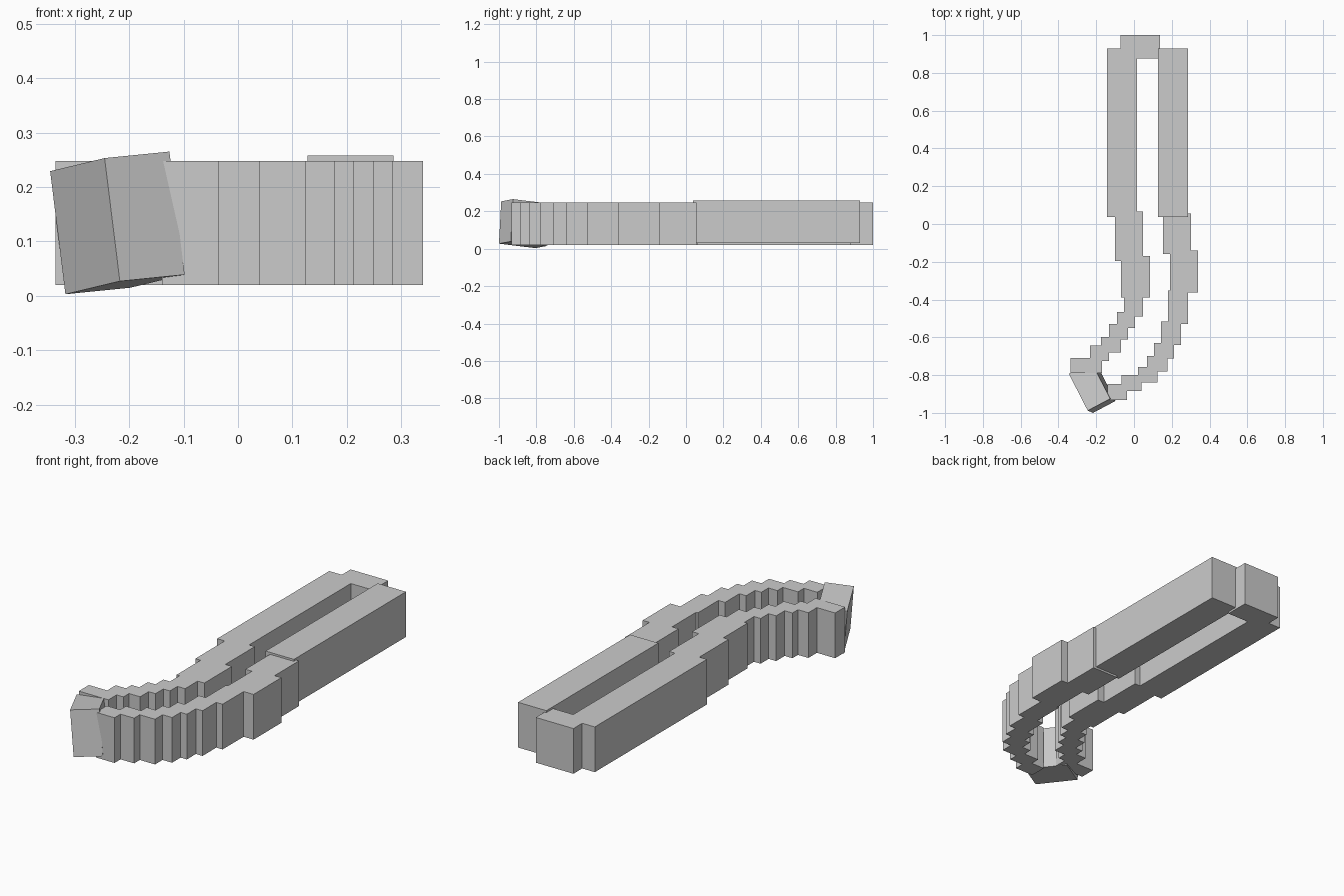
import bpy
from mathutils import Matrix, Vector

Z0, Z1 = 0.02, 0.248


def block(name, x0, x1, y0, y1, z0=Z0, z1=Z1):
    """Box from its min and max on each axis."""
    bpy.ops.mesh.primitive_cube_add(size=1)
    o = bpy.context.object
    o.name = name
    o.location = ((x0 + x1) / 2, (y0 + y1) / 2, (z0 + z1) / 2)
    o.scale = (x1 - x0, y1 - y0, z1 - z0)
    return o


# straight rails and the bridge joining them at the back
block("left_rail", -0.142, 0.016, 0.037, 0.93)
block("right_rail", 0.128, 0.286, 0.037, 0.93, 0.03, 0.258)
block("back_bridge", -0.072, 0.138, 0.876, 1.0)

# left arm: stepped blocks curving forward (x0, x1, y0, y1)
left_arm = [
    (-0.10, 0.048, -0.197, 0.065),
    (-0.07, 0.085, -0.39, -0.17),
    (-0.053, 0.048, -0.49, -0.38),
    (-0.09, 0.005, -0.55, -0.466),
    (-0.132, -0.032, -0.612, -0.53),
    (-0.175, -0.07, -0.68, -0.598),
    (-0.233, -0.132, -0.725, -0.642),
    (-0.335, -0.17, -0.79, -0.71),
]

# right arm: the longer, outer curve
right_arm = [
    (0.153, 0.302, -0.16, 0.055),
    (0.19, 0.34, -0.362, -0.14),
    (0.18, 0.285, -0.53, -0.352),
    (0.143, 0.25, -0.64, -0.515),
    (0.105, 0.213, -0.712, -0.63),
    (0.07, 0.178, -0.78, -0.70),
    (0.02, 0.125, -0.84, -0.757),
    (-0.065, 0.04, -0.885, -0.80),
    (-0.14, -0.036, -0.933, -0.847),
]
for side, arm in (("left", left_arm), ("right", right_arm)):
    for i, dims in enumerate(arm):
        block(f"{side}_arm_step_{i + 1}", *dims)

# tilted tip block closing the curve, set by one corner and three edges
corner = Vector((-0.217, -1.0, 0.027))
depth = Vector((-0.10, 0.195, -0.024))
width = Vector((0.119, 0.063, 0.012))
height = Vector((-0.028, 0.012, 0.226))
tip = block("tilted_tip", -0.5, 0.5, -0.5, 0.5, -0.5, 0.5)
axes = Matrix((width, depth, height)).transposed().to_4x4()
tip.data.transform(axes)
tip.location = corner + (depth + width + height) / 2
